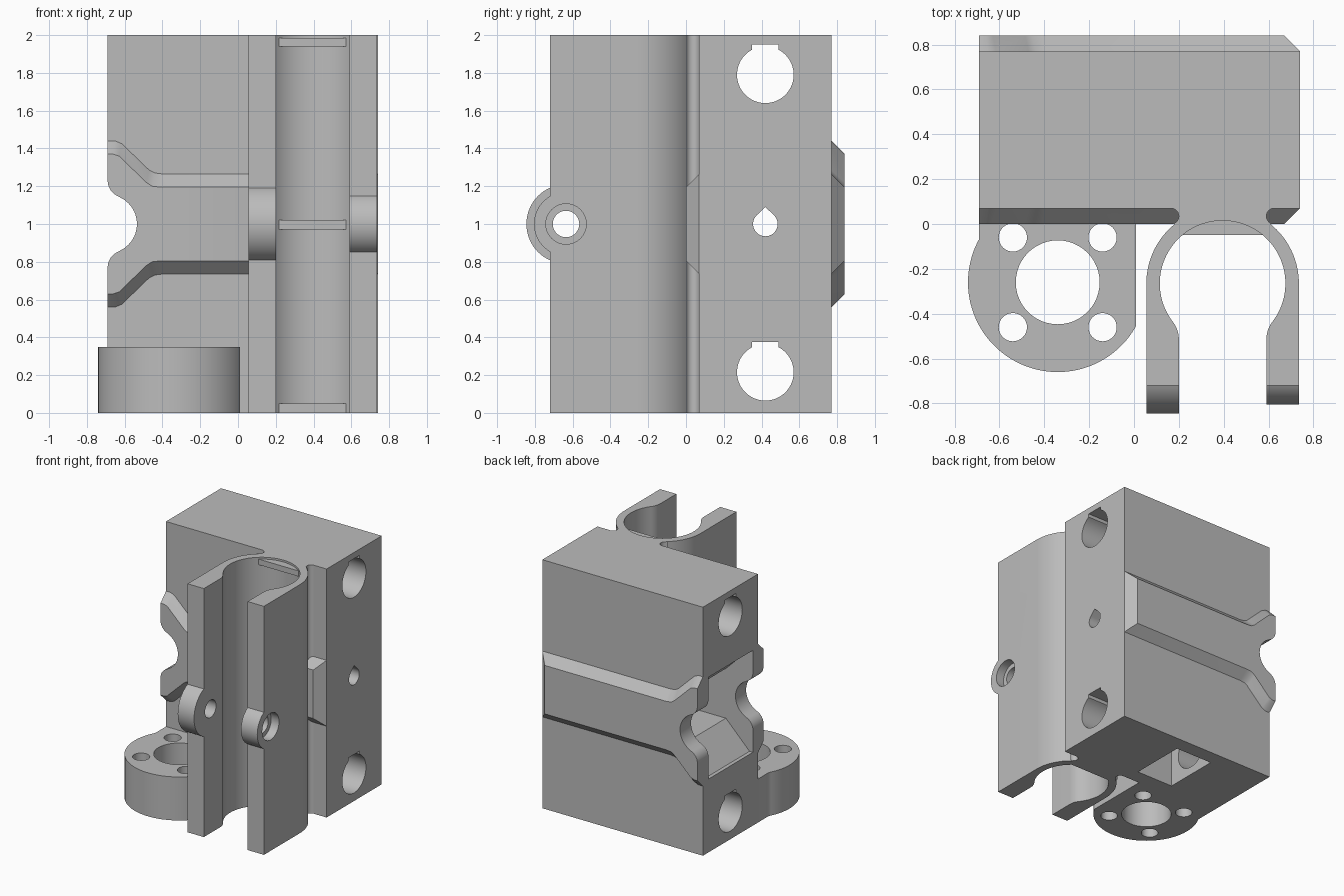
import bpy
import bmesh
from math import cos, sin, radians

cube = bpy.data.objects.get("Cube")
if cube:
    bpy.data.objects.remove(cube, do_unlink=True)

grey = bpy.data.materials.new("plain grey")
grey.use_nodes = True
grey.diffuse_color = (0.5, 0.5, 0.5, 1)
grey.node_tree.nodes["Principled BSDF"].inputs["Base Color"].default_value = (0.5, 0.5, 0.5, 1)


def arc(cx, cy, r, a, b, n=32):
    """Points along an arc from angle a to b, in degrees."""
    angles = [radians(a + (b - a) * i / n) for i in range(n + 1)]
    return [(cx + r * cos(t), cy + r * sin(t)) for t in angles]


def circle(cx, cy, r, n=48):
    return arc(cx, cy, r, 0, 360, n)[:-1]


def mirror_z(points):
    """Close an upper outline with its reflection about mid height."""
    return points + [(x, 2 - z) for x, z in reversed(points)]


def loft(name, axis, sections):
    """Solid through matching outlines, each at a distance along the axis."""
    place = {"x": lambda p, q, d: (d, p, q),
             "y": lambda p, q, d: (p, d, q),
             "z": lambda p, q, d: (p, q, d)}[axis]
    bm = bmesh.new()
    rings = [[bm.verts.new(place(p, q, d)) for p, q in pts] for d, pts in sections]
    n = len(rings[0])
    for low, high in zip(rings, rings[1:]):
        for i in range(n):
            j = (i + 1) % n
            bm.faces.new((low[i], low[j], high[j], high[i]))
    bm.faces.new(rings[0])
    bm.faces.new(rings[-1])
    bmesh.ops.recalc_face_normals(bm, faces=bm.faces)
    mesh = bpy.data.meshes.new(name)
    bm.to_mesh(mesh)
    bm.free()
    mesh.materials.append(grey)
    obj = bpy.data.objects.new(name, mesh)
    bpy.context.collection.objects.link(obj)
    return obj


def prism(name, axis, pts, a, b):
    return loft(name, axis, [(a, pts), (b, pts)])


def combine(obj, tool, operation="DIFFERENCE"):
    """Apply a boolean and discard the tool."""
    tool.hide_render = True
    mod = obj.modifiers.new("cut", "BOOLEAN")
    mod.operation = operation
    mod.solver = "EXACT"
    mod.object = tool
    bpy.context.view_layer.objects.active = obj
    bpy.ops.object.modifier_apply(modifier=mod.name)
    bpy.data.objects.remove(tool, do_unlink=True)


def box(x0, x1, y0, y1):
    return [(x0, y0), (x1, y0), (x1, y1), (x0, y1)]


LEFT, RIGHT, FRONT, BACK = -0.69, 0.74, 0.07, 0.77
CX, CY = 0.395, -0.265          # clamp bore centre


def scoop():
    """Rounded finger notch through the open end."""
    upper = [(-0.9, 1.23)] + arc(-0.60, 1.23, 0.09, 180, 248.6, 10)
    upper += arc(LEFT, 1, 0.155, 68.6, 0, 14)[1:]
    lower = [(x, 2 - z) for x, z in reversed(upper[:-1])]
    return prism("scoop_cutter", "y", upper + lower, -0.2, 1)


# Main block with belt cavity
block = prism("main_block", "z", box(LEFT, RIGHT, FRONT, BACK), 0, 2)
cavity = mirror_z([(-0.8, 1.41), (-0.66, 1.41), (-0.45, 1.2), (0.6, 1.2)])
combine(block, prism("cavity_cutter", "y", cavity, 0.135, 0.70))
combine(block, scoop())

# Rod holes with a flat relief on top
for z in (0.215, 1.79):
    pts = arc(0.42, z, 0.15, 118, 422, 48) + [(0.49, z + 0.16), (0.35, z + 0.16)]
    combine(block, prism("rod_cutter", "x", pts, -1, 1))

# Teardrop bolt hole and bottom pocket
drop = arc(0.42, 1, 0.065, 135, 405, 28) + [(0.42, 1.09)]
combine(block, prism("bolt_cutter", "x", drop, 0.4, 1))
combine(block, prism("pocket_cutter", "z", box(-0.21, 0.12, 0.19, 0.65), -0.1, 0.4))

# Chamfered ridges along the front and back
base = mirror_z([(LEFT, 1.44), (-0.65, 1.44), (-0.615, 1.425), (-0.47, 1.285),
                 (-0.44, 1.27), (-0.40, 1.265), (RIGHT, 1.265)])
top = mirror_z([(LEFT, 1.37), (-0.66, 1.37), (-0.63, 1.36), (-0.485, 1.22),
                (-0.455, 1.2), (-0.41, 1.195), (RIGHT - 0.07, 1.195)])
back_ridge = loft("back_ridge", "y", [(BACK, base), (BACK + 0.07, top)])
front_ridge = loft("front_ridge", "y", [(FRONT, base), (FRONT - 0.07, top)])
for ridge in (back_ridge, front_ridge):
    combine(ridge, scoop())
combine(front_ridge, prism("bore_cutter", "z", circle(CX, CY, 0.28, 96), -1, 3))

# Open clamp: outer arch, then the inner bore with softened lips
inner = [(0.2, -0.72)] + arc(0.07, -0.515, 0.13, 0, 37.6, 10)
inner += arc(CX, CY, 0.28, 217.6, 90, 36)[1:]
inner += [(2 * CX - x, y) for x, y in reversed(inner[:-1])]
outer = [(0.735, -0.72)] + arc(CX, CY, 0.34, 0, 180, 56) + [(0.055, -0.72)]
clamp = prism("rod_clamp", "z", outer + inner, 0, 2)

# Neck between clamp and block, with rounded relief slots
neck_pts = arc(0.165, 0.035, 0.035, 90, -90, 12) + arc(0.625, 0.035, 0.035, 270, 90, 12)
neck = prism("clamp_neck", "z", neck_pts, 0, 2)
combine(neck, prism("bore_cutter", "z", circle(CX, CY, 0.28, 96), -1, 3))

# Bolt bosses on the clamp legs
for x0, x1, r in ((0.055, 0.2, 0.21), (0.59, 0.735, 0.17)):
    half = prism("boss", "x", circle(-0.635, 1, r, 64), x0, x1)
    combine(half, prism("trim", "x", box(-0.69, 0, 0, 2), -1, 1))
    combine(clamp, half, "UNION")
combine(clamp, prism("bolt_cutter", "x", circle(-0.635, 1, 0.07), -0.1, 1))
combine(clamp, prism("head_cutter", "x", circle(-0.635, 1, 0.107), 0.665, 1))
combine(clamp, prism("nut_cutter", "x", circle(-0.635, 1, 0.12, 6), 0, 0.11))

# Stop ribs inside the bore
for i, (z0, z1) in enumerate(((0, 0.05), (0.97, 1.02), (1.94, 1.985))):
    prism(f"bore_rib_{i + 1}", "z", arc(CX, CY, 0.283, 50, 130, 20), z0, z1)

# Nut flange with centre bore and four screw holes
flange_pts = arc(-0.34, -0.26, 0.4, -29, -209, 64) + [(LEFT, FRONT), (0.01, FRONT)]
flange = prism("nut_flange", "z", flange_pts, 0, 0.35)
combine(flange, prism("centre_cutter", "z", circle(-0.34, -0.26, 0.187), -1, 1))
for x in (-0.54, -0.14):
    for y in (-0.06, -0.46):
        combine(flange, prism("screw_cutter", "z", circle(x, y, 0.063, 32), -1, 1))

# Smooth curves, sharp edges
for obj in bpy.context.scene.objects:
    obj.select_set(obj.type == "MESH")
bpy.context.view_layer.objects.active = block
bpy.ops.object.shade_smooth_by_angle(angle=radians(30))
